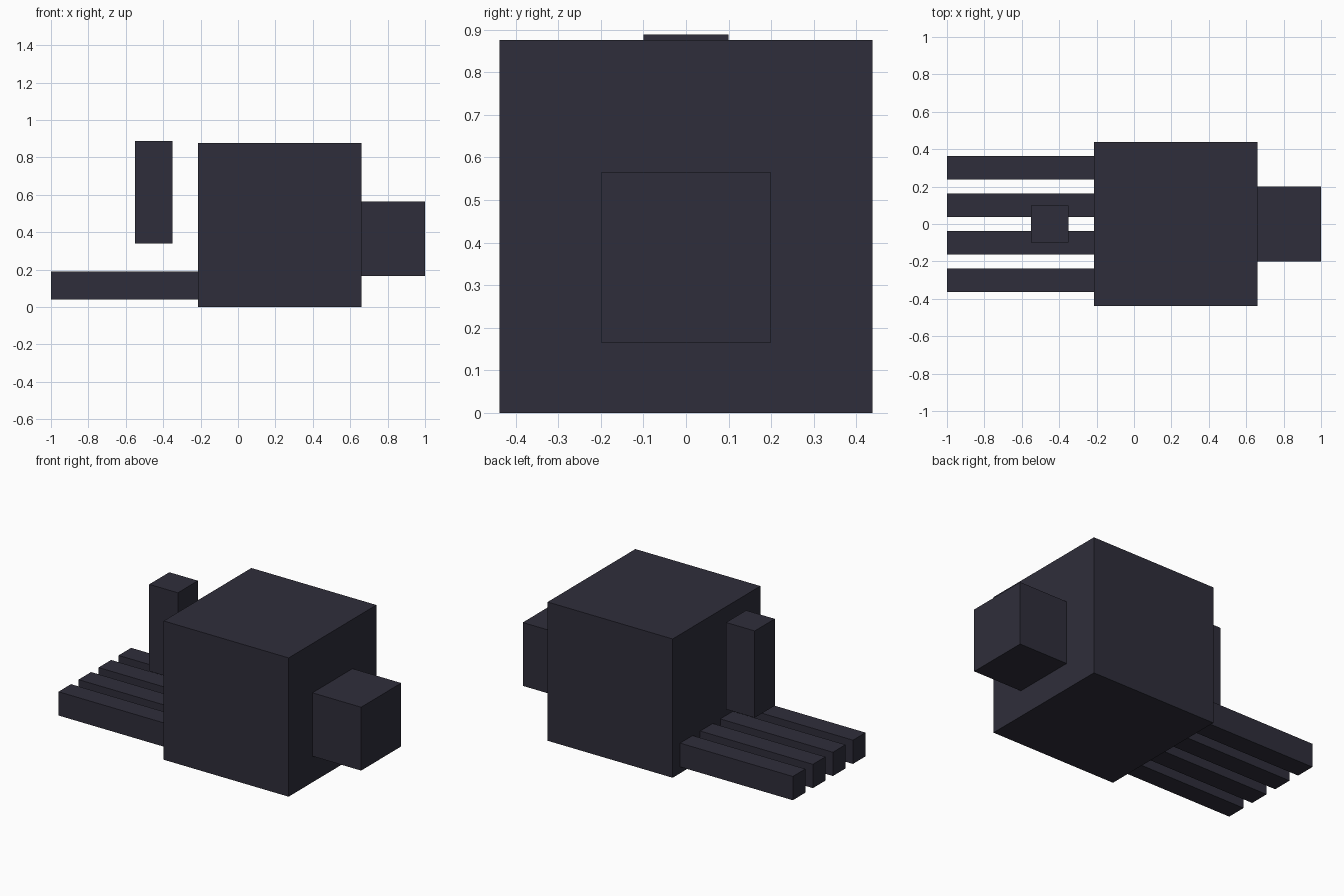
import bpy

if "Cube" in bpy.data.objects:
    bpy.data.objects.remove(bpy.data.objects["Cube"])

# One dark slate colour for every part
slate = bpy.data.materials.new("dark_slate")
slate.diffuse_color = (0.028, 0.027, 0.043, 1)
slate.use_nodes = True
slate.node_tree.nodes["Principled BSDF"].inputs["Base Color"].default_value = slate.diffuse_color


def box(name, x, y, z):
    """Box spanning the given (min, max) ranges."""
    spans = (x, y, z)
    bpy.ops.mesh.primitive_cube_add(size=1, location=[(a + b) / 2 for a, b in spans])
    ob = bpy.context.object
    ob.name = name
    ob.scale = [b - a for a, b in spans]
    bpy.ops.object.transform_apply(location=False, rotation=False, scale=True)
    ob.data.materials.append(slate)
    return ob


# Palm block and wrist stub
box("palm", (-0.213, 0.66), (-0.4375, 0.4375), (0, 0.876))
box("wrist", (0.60, 1.0), (-0.2, 0.2), (0.165, 0.565))

# Four parallel fingers along the bottom
for i in range(4):
    y = -0.3 + 0.2 * i
    box(f"finger_{i + 1}", (-1.0, -0.20), (y - 0.0625, y + 0.0625), (0.04, 0.19))

# Upright thumb, standing free above the fingers
box("thumb", (-0.55, -0.35), (-0.1, 0.1), (0.34, 0.888))
